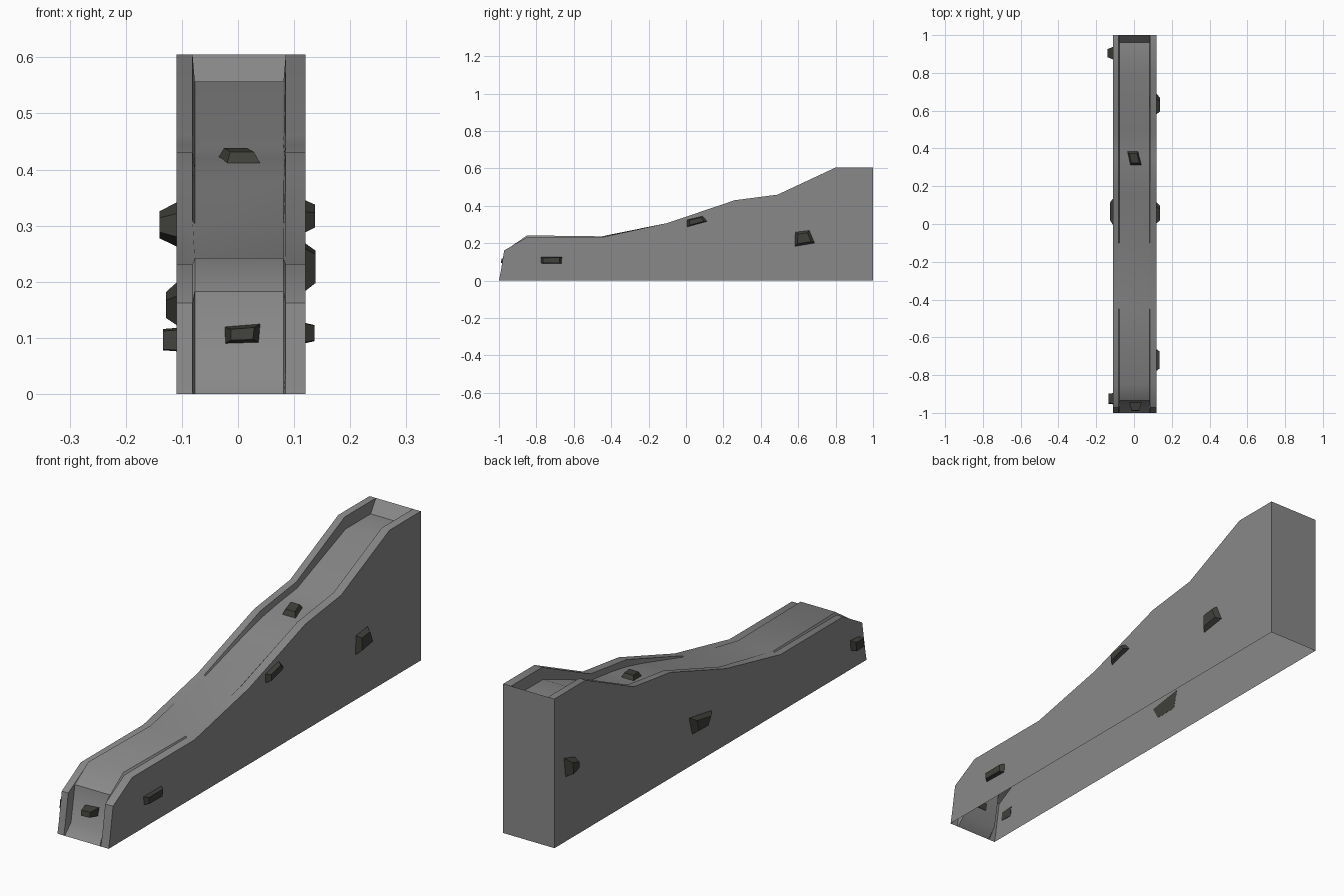
import bpy
from math import radians
from mathutils import Vector

if "Cube" in bpy.data.objects:
    bpy.data.objects.remove(bpy.data.objects["Cube"])


def grey(name, r, g, b):
    mat = bpy.data.materials.new(name)
    mat.diffuse_color = (r, g, b, 1)
    mat.use_nodes = True
    mat.node_tree.nodes["Principled BSDF"].inputs["Base Color"].default_value = mat.diffuse_color
    return mat


body_grey = grey("body_grey", .25, .25, .25)
stone_grey = grey("dark_stone", .05, .05, .043)


def make_object(name, verts, faces, mat):
    mesh = bpy.data.meshes.new(name)
    mesh.from_pydata(verts, [], faces)
    mesh.update()
    ob = bpy.data.objects.new(name, mesh)
    bpy.context.collection.objects.link(ob)
    ob.data.materials.append(mat)
    return ob


# Slide body: side profiles (y, z) of the raised rims and of the sunken floor
rim = [(-1, 0), (-.992, .04), (-.972, .162), (-.85, .232), (-.45, .232),
       (-.1, .308), (.16, .396), (.26, .43), (.36, .443), (.49, .46), (.8, .605), (1, .605)]
floor = [(-1, 0), (-.96, .04), (-.935, .183), (-.85, .242), (-.45, .237),
         (-.1, .304), (.16, .378), (.26, .403), (.36, .42), (.49, .436), (.8, .557), (.96, .557)]
X_OUT_L, X_IN_L, X_FL_L, X_FL_R, X_IN_R, X_OUT_R = -.11, -.081, -.077, .081, .085, .12

verts, faces = [], []
for (ry, rz), (fy, fz) in zip(rim, floor):
    verts += [(X_OUT_L, ry, rz), (X_IN_L, ry, rz), (X_FL_L, fy, fz),
              (X_FL_R, fy, fz), (X_IN_R, ry, rz), (X_OUT_R, ry, rz)]
n = len(rim)
for i in range(n - 1):
    for j in range(5):
        a = i * 6 + j
        faces.append((a, a + 1, a + 7, a + 6))

# Side walls, sloped end of the channel and back wall; the underside is open
end = (n - 1) * 6
bl, br = n * 6, n * 6 + 1
verts += [(X_OUT_L, 1, 0), (X_OUT_R, 1, 0)]
faces.append([i * 6 for i in range(n)] + [bl])
faces.append([br] + [i * 6 + 5 for i in reversed(range(n))])
faces.append((end + 1, end + 2, end + 3, end + 4))
faces.append((bl, end, end + 1, end + 4, end + 5, br))
body = make_object("slide_body", verts, faces, body_grey)

# Smooth running surface and rims, hard edges kept
bpy.context.view_layer.objects.active = body
body.select_set(True)
bpy.ops.object.shade_smooth_by_angle(angle=radians(40))
body.select_set(False)


def stone(name, base, normal, height, top=.62):
    """Tapered block standing on four base corners."""
    base = [Vector(b) for b in base]
    nrm = Vector(normal)
    mid = sum(base, Vector()) / 4
    low = [b - nrm * .002 for b in base]
    high = [mid + (b - mid) * top + nrm * height for b in base]
    f = [(3, 2, 1, 0), (4, 5, 6, 7)]
    f += [(i, (i + 1) % 4, (i + 1) % 4 + 4, i + 4) for i in range(4)]
    if (base[1] - base[0]).cross(base[2] - base[1]).dot(nrm) < 0:
        f = [tuple(reversed(q)) for q in f]
    make_object(name, low + high, f, stone_grey)


# Stones on the side walls: corners given as (y, z)
right = [([(-.775, .092), (-.665, .09), (-.662, .127), (-.778, .126)], .016, .78),
         ([(.005, .287), (.115, .317), (.09, .346), (.003, .325)], .017, .7),
         ([(.58, .182), (.69, .2), (.66, .27), (.583, .26)], .018, .66)]
left = [([(.14, .2), (-.01, .175), (.02, .122), (.12, .124)], .018, .6),
        ([(.94, .342), (.87, .322), (.87, .28), (.93, .262)], .03, .6),
        ([(-.895, .118), (-.95, .114), (-.955, .078), (-.9, .076)], .024, .9)]
for side, x, sx, items in (("right", X_OUT_R, 1, right), ("left", X_OUT_L, -1, left)):
    for i, (pts, h, top) in enumerate(items):
        stone(f"{side}_stone_{i + 1}", [(x, y, z) for y, z in pts], (sx, 0, 0), h, top)

# Stones on the front panel and on the running surface
stone("front_stone", [(-.023, -.951, .09), (.037, -.951, .092),
                      (.04, -.945, .125), (-.024, -.945, .12)], (0, -1, 0), .04, .65)
stone("floor_stone", [(-.02, .312, .412), (.04, .312, .412),
                      (.022, .385, .422), (-.036, .385, .422)], (0, 0, 1), .018, .7)
